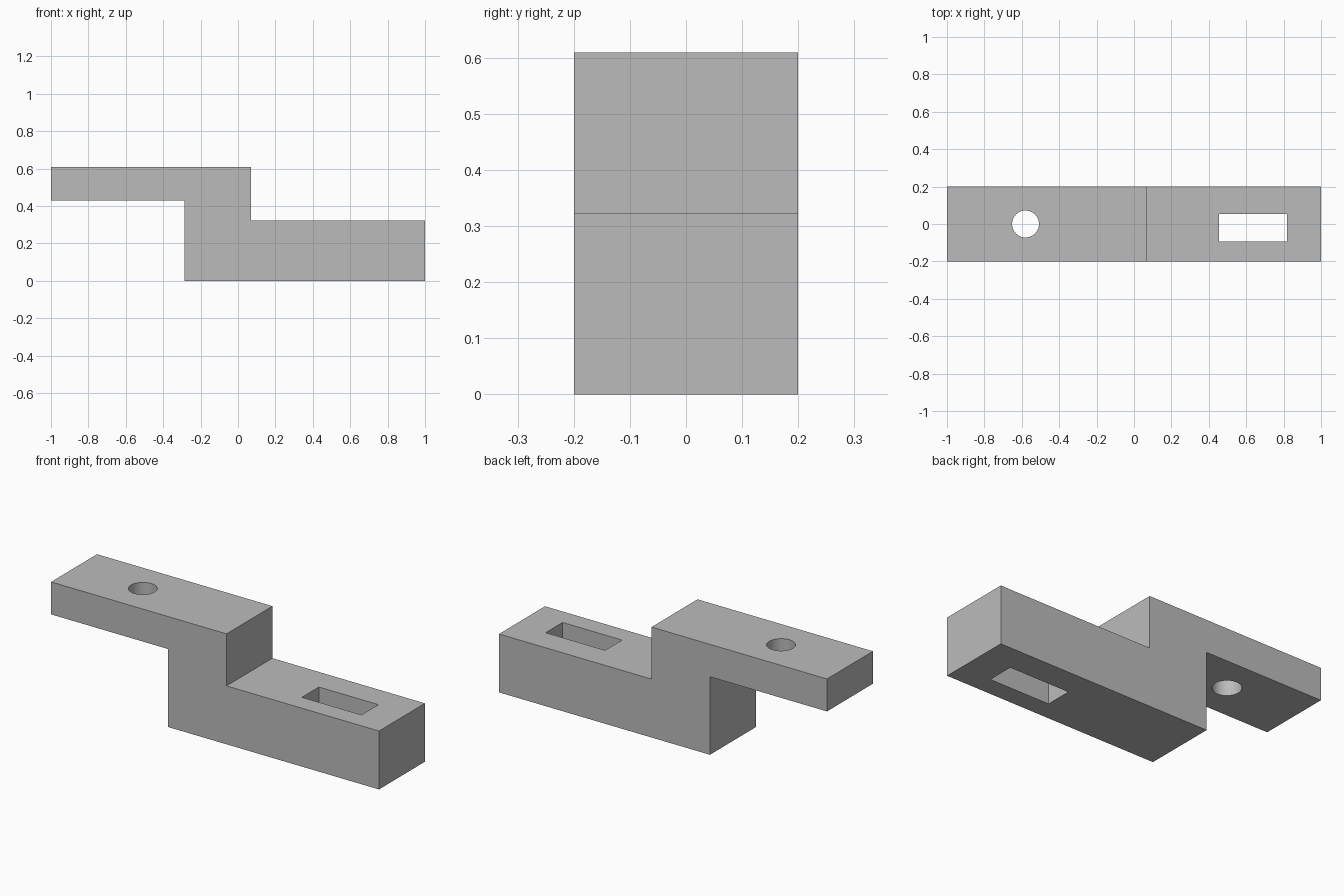
import bpy
import bmesh

cube = bpy.data.objects.get("Cube")
if cube:
    bpy.data.objects.remove(cube, do_unlink=True)

HALF_WIDTH = 0.2

grey = bpy.data.materials.new("plain grey")
grey.use_nodes = True
colour = (0.5, 0.5, 0.5, 1)
grey.diffuse_color = colour
grey.node_tree.nodes["Principled BSDF"].inputs["Base Color"].default_value = colour


def extruded_profile(name, profile):
    """Extrude an x-z outline across the width."""
    bm = bmesh.new()
    face = bm.faces.new([bm.verts.new((x, -HALF_WIDTH, z)) for x, z in profile])
    result = bmesh.ops.extrude_face_region(bm, geom=[face])
    verts = [v for v in result["geom"] if isinstance(v, bmesh.types.BMVert)]
    bmesh.ops.translate(bm, verts=verts, vec=(0, 2 * HALF_WIDTH, 0))
    bmesh.ops.recalc_face_normals(bm, faces=bm.faces)
    mesh = bpy.data.meshes.new(name)
    bm.to_mesh(mesh)
    bm.free()
    mesh.materials.append(grey)
    obj = bpy.data.objects.new(name, mesh)
    bpy.context.collection.objects.link(obj)
    return obj


def cut(target, cutter):
    """Subtract the cutter, then discard it."""
    cutter.hide_render = True
    cutter.data.materials.append(grey)
    bpy.ops.object.select_all(action="DESELECT")
    target.select_set(True)
    bpy.context.view_layer.objects.active = target
    mod = target.modifiers.new("opening", "BOOLEAN")
    mod.operation = "DIFFERENCE"
    mod.solver = "EXACT"
    mod.object = cutter
    bpy.ops.object.modifier_apply(modifier=mod.name)
    bpy.data.objects.remove(cutter, do_unlink=True)


# Stepped body: thin upper arm on the right, thick lower arm on the left
bracket = extruded_profile("stepped_bracket", [
    (-1, 0.43), (-0.286, 0.43), (-0.286, 0), (1, 0),
    (1, 0.322), (0.07, 0.322), (0.07, 0.609), (-1, 0.609)])

# Round hole through the upper arm
bpy.ops.mesh.primitive_cylinder_add(
    vertices=64, radius=0.072, depth=0.4, location=(-0.58, 0, 0.52))
bpy.context.object.name = "round_hole_cutter"
cut(bracket, bpy.context.object)

# Rectangular slot through the lower arm, set slightly toward the front
bpy.ops.mesh.primitive_cube_add(size=1, location=(0.637, -0.02, 0.16))
slot = bpy.context.object
slot.name = "slot_cutter"
slot.scale = (0.363, 0.148, 0.6)
cut(bracket, slot)

# Smooth hole wall, crisp edges elsewhere
bpy.ops.object.select_all(action="DESELECT")
bracket.select_set(True)
bpy.context.view_layer.objects.active = bracket
bpy.ops.object.shade_smooth_by_angle()
